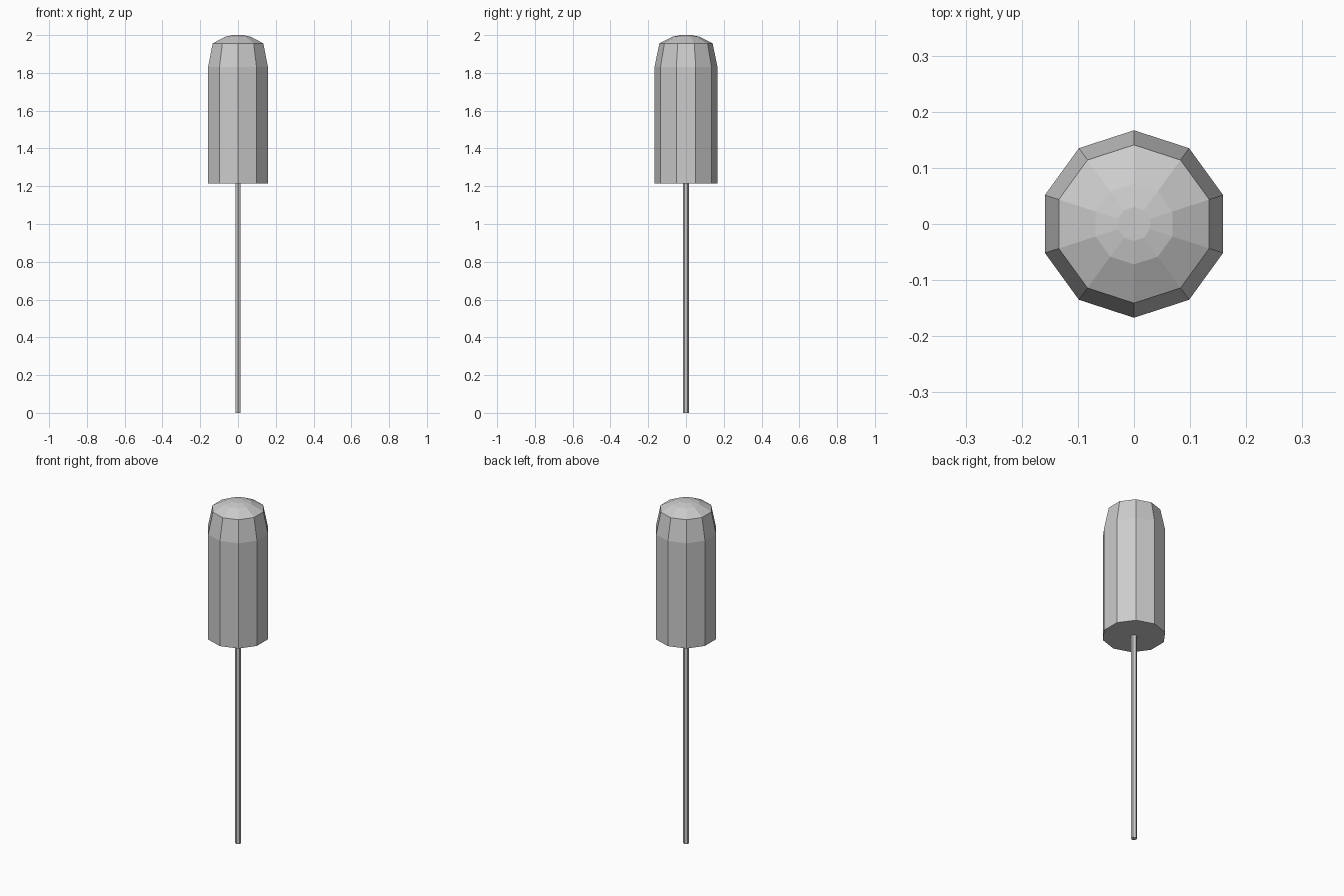
import bpy
import bmesh
from math import pi, sin, cos

cube = bpy.data.objects.get("Cube")
if cube:
    bpy.data.objects.remove(cube, do_unlink=True)


def flat_material(name, color):
    mat = bpy.data.materials.new(name)
    mat.use_nodes = True
    mat.diffuse_color = color
    mat.node_tree.nodes["Principled BSDF"].inputs["Base Color"].default_value = color
    return mat


def lathe(name, profile, sides, mat):
    """Faceted solid from (radius, z) rings, with a corner pointing to +y."""
    bm = bmesh.new()
    rings = []
    for r, z in profile:
        angles = [pi / 2 + 2 * pi * i / sides for i in range(sides)]
        rings.append([bm.verts.new((r * cos(a), r * sin(a), z)) for a in angles])
    for low, high in zip(rings, rings[1:]):
        for i in range(sides):
            j = (i + 1) % sides
            bm.faces.new((low[i], low[j], high[j], high[i]))
    bm.faces.new(reversed(rings[0]))
    bm.faces.new(rings[-1])
    mesh = bpy.data.meshes.new(name)
    bm.to_mesh(mesh)
    bm.free()
    mesh.materials.append(mat)
    obj = bpy.data.objects.new(name, mesh)
    bpy.context.collection.objects.link(obj)
    return obj


grey = flat_material("grey", (0.6, 0.6, 0.6, 1))

# Ten-sided handle: straight grip, tapered shoulder, shallow domed end
lathe("handle", [(0.167, 1.215), (0.167, 1.83), (0.141, 1.956),
                 (0.072, 1.991), (0.03, 2.0)], 10, grey)

# Thin six-sided shaft, seated slightly inside the handle
lathe("shaft", [(0.016, 0.0), (0.016, 1.23)], 6, grey)
